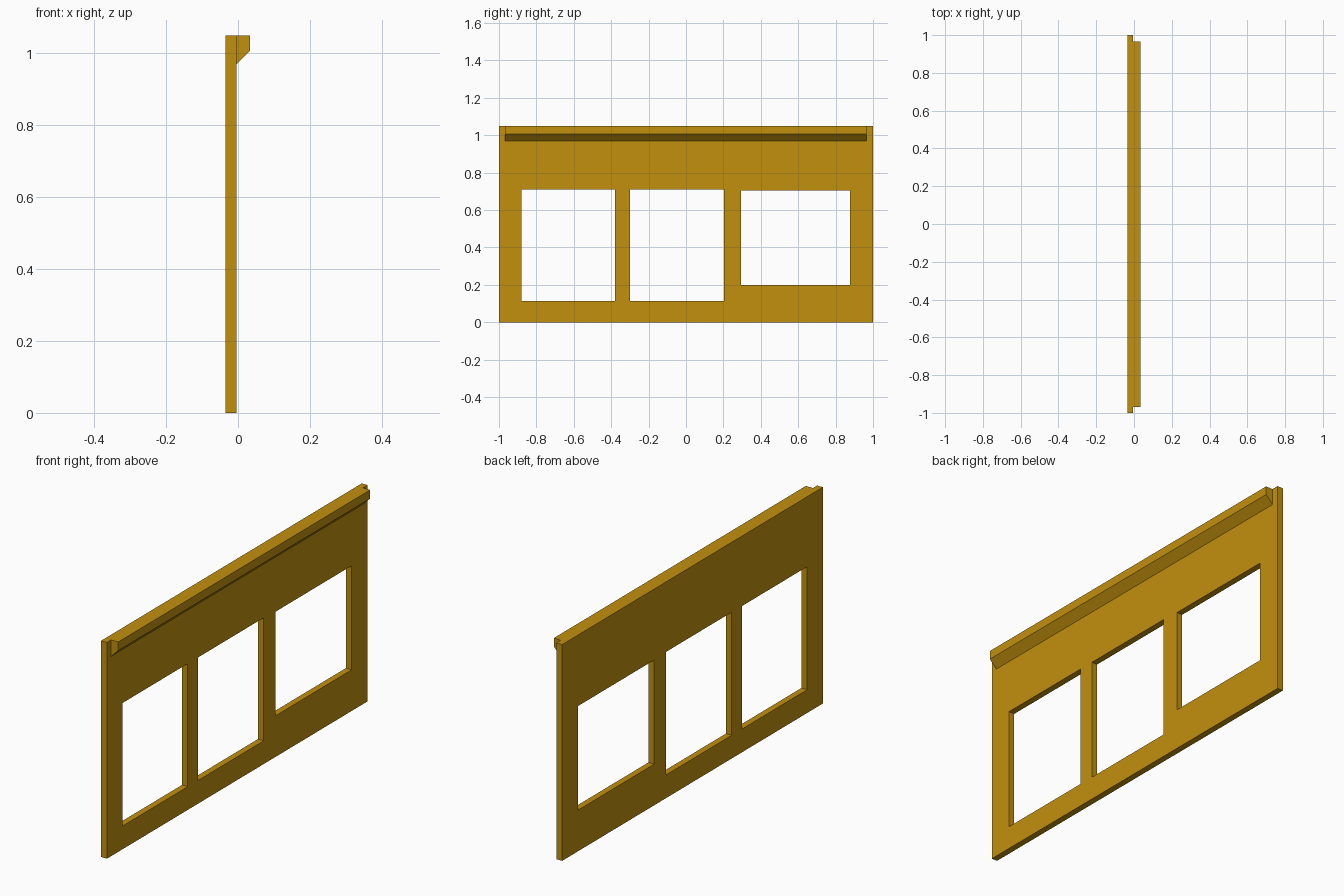
import bpy
import bmesh

if "Cube" in bpy.data.objects:
    bpy.data.objects.remove(bpy.data.objects["Cube"])

ochre = bpy.data.materials.new("ochre")
ochre.diffuse_color = (0.54, 0.28, 0.004, 1)
ochre.use_nodes = True
ochre.node_tree.nodes["Principled BSDF"].inputs["Base Color"].default_value = ochre.diffuse_color

X_BACK, X_FACE, X_LEDGE = -0.035, -0.004, 0.034
HEIGHT = 1.05


def prism(name, profile, y0, y1):
    """Extrude an (x, z) profile along y."""
    bm = bmesh.new()
    face = bm.faces.new([bm.verts.new((x, y0, z)) for x, z in profile])
    ext = bmesh.ops.extrude_face_region(bm, geom=[face])
    verts = [v for v in ext["geom"] if isinstance(v, bmesh.types.BMVert)]
    bmesh.ops.translate(bm, verts=verts, vec=(0, y1 - y0, 0))
    bmesh.ops.recalc_face_normals(bm, faces=bm.faces)
    mesh = bpy.data.meshes.new(name)
    bm.to_mesh(mesh)
    bm.free()
    mesh.materials.append(ochre)
    obj = bpy.data.objects.new(name, mesh)
    bpy.context.collection.objects.link(obj)
    return obj


def box(name, x0, x1, y0, y1, z0, z1):
    return prism(name, [(x0, z0), (x1, z0), (x1, z1), (x0, z1)], y0, y1)


# Wall panel
wall = box("wall_panel", X_BACK, X_FACE, -1, 1, 0, HEIGHT)

# Three window openings: y range, z range
openings = [(-0.88, -0.38, 0.113, 0.71),
            (-0.30, 0.203, 0.113, 0.71),
            (0.295, 0.877, 0.20, 0.705)]
for i, (y0, y1, z0, z1) in enumerate(openings):
    cutter = box(f"window_cutter_{i + 1}", -0.2, 0.2, y0, y1, z0, z1)
    cutter.hide_render = True
    cutter.hide_set(True)
    cut = wall.modifiers.new(f"window_{i + 1}", "BOOLEAN")
    cut.operation = "DIFFERENCE"
    cut.solver = "EXACT"
    cut.object = cutter

# Ledge along the top with a sloped underside
prism("top_ledge", [(X_FACE, 0.97), (X_LEDGE, 1.008),
                    (X_LEDGE, HEIGHT), (X_FACE, HEIGHT)], -0.968, 0.965)
